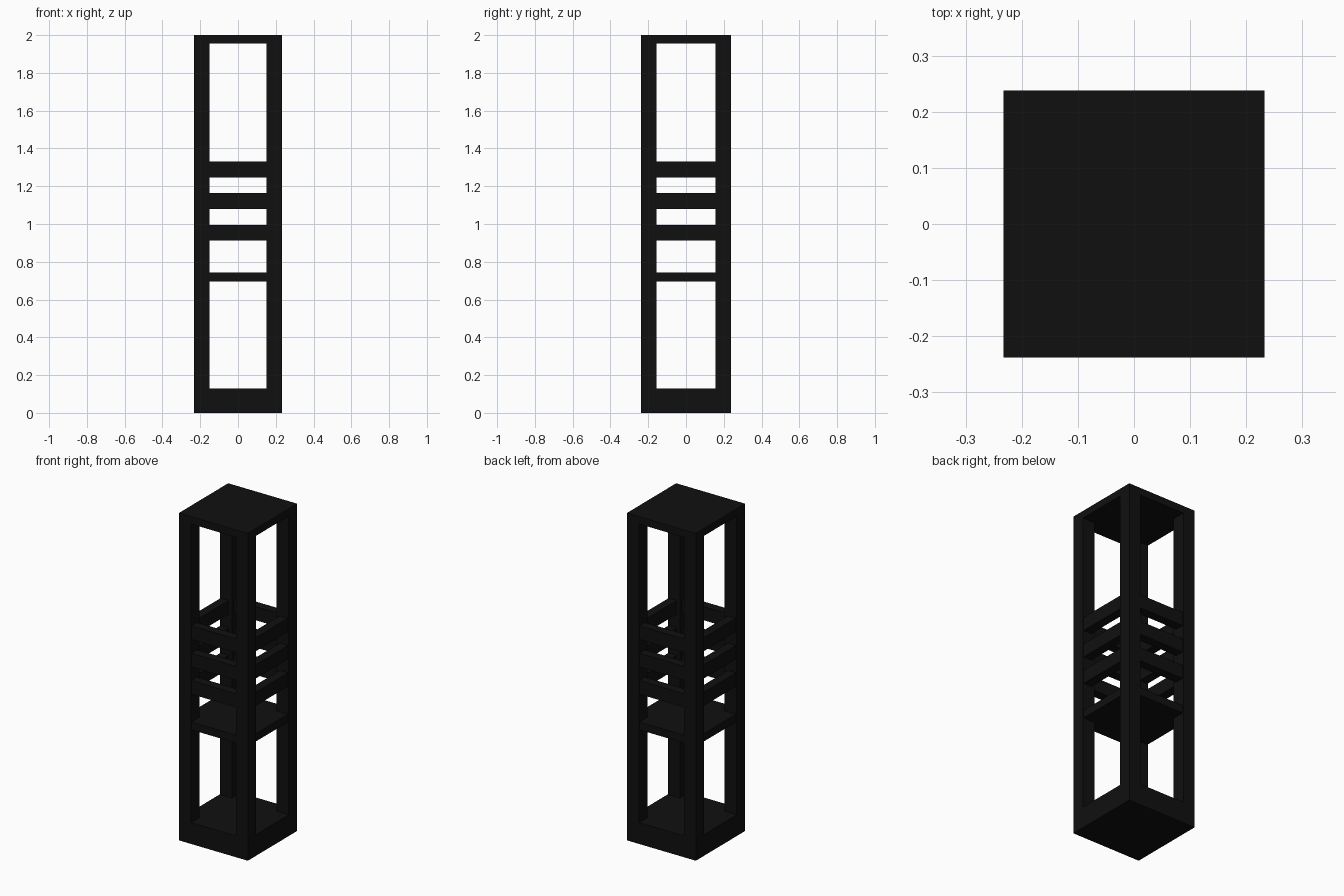
import bpy

if "Cube" in bpy.data.objects:
    bpy.data.objects.remove(bpy.data.objects["Cube"])

X, Y = 0.233, 0.238      # outer half sizes
POST = 0.081             # post width
INSET = 0.005            # how far rails and panels sit behind the post faces
RAIL_T = 0.055           # rail thickness

black = bpy.data.materials.new("black_finish")
black.diffuse_color = (0.005, 0.005, 0.005, 1)
black.use_nodes = True
black.node_tree.nodes["Principled BSDF"].inputs["Base Color"].default_value = black.diffuse_color


def box(name, x0, x1, y0, y1, z0, z1):
    bpy.ops.mesh.primitive_cube_add(
        size=1, location=((x0 + x1) / 2, (y0 + y1) / 2, (z0 + z1) / 2))
    ob = bpy.context.object
    ob.name = name
    ob.scale = (x1 - x0, y1 - y0, z1 - z0)
    bpy.ops.object.transform_apply(location=True, rotation=False, scale=True)
    ob.data.materials.append(black)
    return ob


def mirror(ob, x=False, y=False):
    mod = ob.modifiers.new("mirror", 'MIRROR')
    mod.use_axis = (x, y, False)
    # mirror about the world centre
    ob.data.transform(ob.matrix_world)
    ob.matrix_world.identity()
    return ob


def side_box(name, x0, x1, y0, y1, z0, z1, mx, my):
    ob = box(name, x0, x1, y0, y1, z0, z1)
    # move the origin to the world centre before mirroring
    bpy.ops.object.transform_apply(location=True, rotation=True, scale=True)
    return mirror(ob, mx, my)


# Base and top slabs
box("base", -X, X, -Y, Y, 0, 0.13)
box("top_panel", -X, X, -Y, Y, 1.955, 2.0)

# Four corner posts
side_box("corner_post", X - POST, X, Y - POST, Y, 0.13, 1.955, True, True)

# Solid middle shelf: two crossing parts that fit between the posts
box("shelf", -X + POST, X - POST, -Y + INSET, Y - INSET, 0.695, 0.743)
side_box("shelf_side", X - POST, X - INSET, -Y + POST, Y - POST,
         0.695, 0.743, True, False)

# Three open rings of rails
for i, (z0, z1) in enumerate([(0.913, 0.996), (1.08, 1.163), (1.247, 1.33)]):
    side_box(f"front_back_rail_{i + 1}", -X + POST, X - POST,
             -Y + INSET, -Y + INSET + RAIL_T, z0, z1, False, True)
    side_box(f"side_rail_{i + 1}", X - INSET - RAIL_T, X - INSET,
             -Y + POST, Y - POST, z0, z1, True, False)
